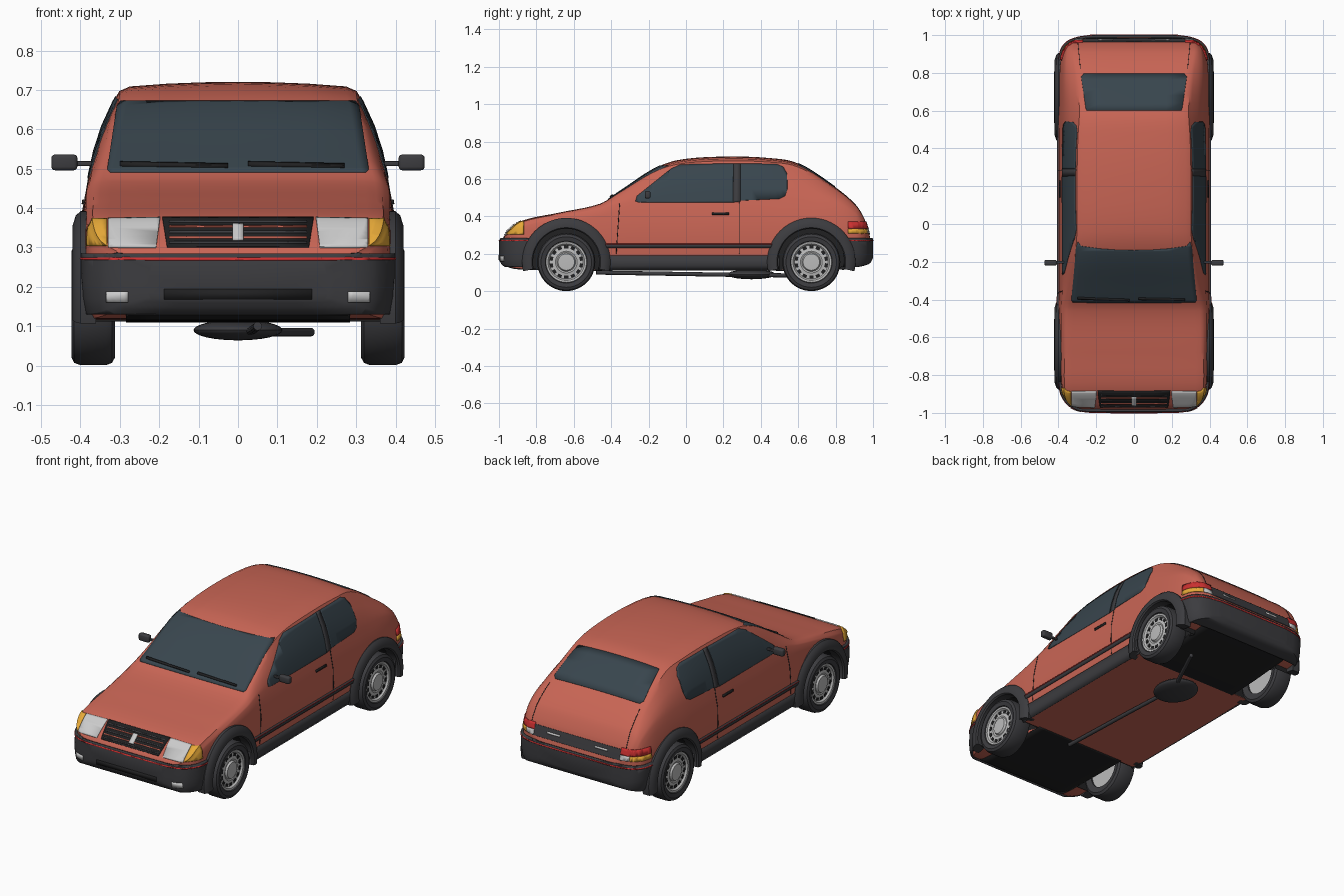
import bpy, bmesh, math
from mathutils import Vector, Matrix

if "Cube" in bpy.data.objects:
    bpy.data.objects.remove(bpy.data.objects["Cube"])

def mat(name, r, g, b):
    m = bpy.data.materials.new(name)
    m.diffuse_color = (r, g, b, 1)
    m.use_nodes = True
    m.node_tree.nodes["Principled BSDF"].inputs["Base Color"].default_value = m.diffuse_color
    return m
PAINT = mat("paint", .58, .13, .09)
GLASS = mat("glass", .04, .06, .075)
DARK = mat("dark_trim", .045, .045, .05)
BLACK = mat("black", .015, .015, .016)
SILVER = mat("silver", .5, .5, .5)
LAMP = mat("lamp", .62, .63, .63)
AMBER = mat("amber", .8, .4, .04)
RED = mat("red", .6, .03, .03)

def make(name, bm, material, mirror=False):
    me = bpy.data.meshes.new(name)
    bm.to_mesh(me)
    bm.free()
    ob = bpy.data.objects.new(name, me)
    bpy.context.collection.objects.link(ob)
    me.materials.append(material)
    if mirror:
        ob.modifiers.new("mirror", 'MIRROR')
    return ob

# Body stations: y, bottom z, half width, belt z, belt half width, top z, top half width
KEYS = [
    (-.988, .17, .23, .23, .225, .265, .21), (-.975, .15, .30, .26, .295, .292, .28),
    (-.945, .13, .35, .29, .345, .325, .33), (-.88, .12, .383, .34, .378, .376, .35),
    (-.68, .115, .395, .39, .385, .42, .35), (-.46, .113, .40, .44, .385, .468, .345),
    (-.36, .112, .40, .465, .38, .53, .33), (-.17, .112, .40, .48, .378, .655, .31),
    (-.04, .112, .40, .48, .378, .702, .30), (.2, .112, .40, .485, .378, .72, .30),
    (.45, .113, .40, .49, .377, .712, .295), (.6, .115, .40, .49, .375, .683, .287),
    (.8, .13, .395, .47, .37, .555, .30), (.91, .14, .38, .41, .36, .46, .315),
    (.955, .15, .35, .34, .34, .385, .31), (.977, .16, .30, .28, .295, .315, .28),
    (.988, .18, .23, .25, .225, .275, .21)]

def stations(sub=5):
    def tangent(i, k):
        a, b = KEYS[max(i - 1, 0)], KEYS[min(i + 1, len(KEYS) - 1)]
        return (b[k] - a[k]) / (b[0] - a[0])
    for i in range(len(KEYS) - 1):
        p, q = KEYS[i], KEYS[i + 1]
        d = q[0] - p[0]
        for s in range(sub):
            t = s / sub
            yield [p[0] + d * t] + [
                (2*t**3 - 3*t*t + 1) * p[k] + (t**3 - 2*t*t + t) * d * tangent(i, k)
                + (3*t*t - 2*t**3) * q[k] + (t**3 - t*t) * d * tangent(i + 1, k)
                for k in range(1, 7)]
    yield list(KEYS[-1])

def section(zb, w, zs, ws, zt, wt):
    d, h = zs - zb, zt - zs
    return [(0, zb), (w*.6, zb), (w*.95, zb), (w*.975, zb + .07*d), (w*.993, zb + .25*d), (w, zb + .45*d),
            (w*.995, zb + .7*d), (w*.35 + ws*.65, zb + .88*d), (ws, zs), (ws*.8 + wt*.2 + .003, zs + .25*h),
            (ws*.5 + wt*.5 + .006, zs + .52*h), (wt + .017, zt - .22*h), (wt + .002, zt - .1*h),
            (wt - .025, zt - .05*h), (wt*.6, zt - .02*h), (wt*.3, zt - .005*h), (0, zt)]

# Smooth lofted body, kept whole as the source for all fitted panels
base = bmesh.new()
rows = []
for y, *v in stations():
    half = section(*v)
    ring = half + [(-x, z) for x, z in half[-2:0:-1]]
    rows.append([base.verts.new((x, y, z)) for x, z in ring])
n = len(rows[0])
for a, b in zip(rows, rows[1:]):
    for i in range(n):
        base.faces.new((a[i], a[(i+1) % n], b[(i+1) % n], b[i]))
base.faces.new(rows[0])
base.faces.new(rows[-1])
bmesh.ops.recalc_face_normals(base, faces=base.faces)
base.normal_update()

def panel(name, poly, plane, material, off=.004, mirror=False, **lim):
    """Piece of the body skin inside a convex outline in plane 'yz', 'xz' or 'xy', raised by off."""
    bm = base.copy()
    bm.normal_update()
    for p, nrm in [(v, v.normal.copy()) for v in bm.verts]:
        p.co += nrm * off
    ia, ib = ('xyz'.index(c) for c in plane)
    cen = Vector((sum(p[0] for p in poly), sum(p[1] for p in poly))) / len(poly)
    cuts = []
    for p, q in zip(poly, poly[1:] + poly[:1]):
        e = Vector((q[1] - p[1], p[0] - q[0]))
        if e.dot(Vector(p) - cen) < 0:
            e = -e
        co, no = Vector((0, 0, 0)), Vector((0, 0, 0))
        co[ia], co[ib], no[ia], no[ib] = p[0], p[1], e[0], e[1]
        cuts.append((co, no.normalized()))
    for key, val in lim.items():
        k = 'xyz'.index(key[0])
        axis = Vector([float(j == k) for j in range(3)])
        cuts.append((axis * val, axis if key[1:] == 'max' else -axis))
    for co, no in cuts:
        bmesh.ops.bisect_plane(bm, geom=bm.verts[:] + bm.edges[:] + bm.faces[:], plane_co=co,
                               plane_no=no, clear_outer=True)
    ob = make(name, bm, material, mirror)
    s = ob.modifiers.new("thick", 'SOLIDIFY')
    s.thickness, s.offset = off + .003, -1
    return ob

def rect(a0, a1, b0, b1):
    return [(a0, b0), (a1, b0), (a1, b1), (a0, b1)]

def lathe(name, prof, y, z, material, a0=0, a1=360, n=48, closed=False):
    """Spin an (r, x) profile about a wheel axis and mirror it to the other side."""
    bm = bmesh.new()
    full = a1 - a0 == 360
    rings = []
    for i in range(n if full else n + 1):
        a = math.radians(a0 + (a1 - a0) * i / n)
        rings.append([bm.verts.new((x, y + r*math.cos(a), z + r*math.sin(a))) for r, x in prof])
    m = len(prof)
    for a, b in zip(rings, rings[1:] + (rings[:1] if full else [])):
        for j in range(m if closed else m - 1):
            bm.faces.new((a[j], a[(j+1) % m], b[(j+1) % m], b[j]))
    if closed and not full:
        bm.faces.new(rings[0])
        bm.faces.new(rings[-1])
    bmesh.ops.remove_doubles(bm, verts=bm.verts, dist=1e-5)
    bmesh.ops.recalc_face_normals(bm, faces=bm.faces)
    return make(name, bm, material, True)

def box(name, c, s, material, mirror=False, bevel=0):
    bm = bmesh.new()
    bmesh.ops.create_cube(bm, size=1, matrix=Matrix.Translation(c) @ Matrix.Diagonal((*s, 1)))
    if bevel:
        bmesh.ops.bevel(bm, geom=bm.edges[:], offset=bevel, segments=3, profile=.5, affect='EDGES')
    return make(name, bm, material, mirror)

# Painted body with wheel arches cut out
body = make("body", base.copy(), PAINT)
WHEELS = (("front", -.64), ("rear", .67))
bpy.context.view_layer.objects.active = body
for end, y in WHEELS:
    cutter = lathe("cutter", [(0, .28), (.185, .28), (.185, .6), (0, .6)], y, .155, DARK)
    cutter.hide_render = True
    cut = body.modifiers.new("arch", 'BOOLEAN')
    cut.operation, cut.object, cut.solver = 'DIFFERENCE', cutter, 'EXACT'
    bpy.ops.object.modifier_apply(modifier=cut.name)
    bpy.data.objects.remove(cutter)

# Wheels, flares and arch liners
for end, y in WHEELS:
    lathe(end + "_tyre", [(.1, .32), (.135, .312), (.149, .32), (.155, .335), (.155, .4), (.149, .416),
                          (.135, .423), (.112, .418), (.105, .40), (.1, .32)], y, .156, DARK)
    lathe(end + "_wheel_disc", [(0, .414), (.044, .412), (.05, .402), (.058, .405), (.066, .402), (.09, .402),
                                (.098, .412), (.108, .414), (.113, .405), (.113, .33), (0, .33)], y, .156, SILVER)
    bm = bmesh.new()
    for i in range(14):
        turn = Matrix.Translation((.402, y, .156)) @ Matrix.Rotation(i * math.tau / 14, 4, 'X')
        bmesh.ops.create_cube(bm, size=1, matrix=turn @ Matrix.Translation((0, 0, .081))
                              @ Matrix.Diagonal((.004, .022, .016, 1)))
    make(end + "_wheel_slots", bm, BLACK, True)
    lathe(end + "_arch_flare", [(.178, .36), (.178, .412), (.184, .42), (.2, .42), (.225, .412), (.236, .4),
                                (.236, .36)], y, .156, DARK, -12, 192, 40, True)
    lathe(end + "_arch_liner", [(0, .284), (.181, .284), (.181, .385)], y, .156, BLACK, -14, 194, 40)

# Bumpers, trays, sills and side mouldings
SIDES = (("front", -1.1, -.82), ("rear", .84, 1.1))
for end, a, b in SIDES:
    panel(end + "_bumper", rect(a, b, .13, .285), 'yz', DARK, .012)
    panel(end + "_red_stripe", rect(a, b, .268, .275), 'yz', RED, .0145)
panel("front_undertray", rect(-.95, -.45, .1, .13), 'yz', BLACK, .004, xmin=-.285, xmax=.285)
panel("rear_undertray", rect(.48, .97, .1, .16), 'yz', BLACK, .004, xmin=-.285, xmax=.285)
panel("sill", rect(-.47, .5, .11, .19), 'yz', DARK, .006, True, xmin=.375)
panel("side_moulding", rect(-.43, .46, .232, .256), 'yz', DARK, .008, True, xmin=.2)
panel("side_red_stripe", rect(-.43, .46, .25, .254), 'yz', RED, .0095, True, xmin=.2)

# Glass
panel("windscreen", [(-.325, .493), (.325, .493), (.332, .5), (.308, .66), (.298, .673), (-.298, .673),
                     (-.308, .66), (-.332, .5)], 'xz', GLASS, .003, ymax=0)
panel("rear_window", [(-.265, .797), (.265, .797), (.28, .78), (.255, .61), (.25, .602), (-.25, .602),
                      (-.255, .61), (-.28, .78)], 'xy', GLASS, .003, zmin=.45)
panel("door_window", [(-.25, .475), (-.27, .482), (-.262, .51), (-.08, .655), (-.03, .678), (.255, .684),
                      (.25, .475)], 'yz', GLASS, .003, True, xmin=.2)
panel("quarter_window", [(.292, .485), (.292, .684), (.485, .68), (.52, .665), (.54, .63), (.543, .55),
                         (.53, .51), (.5, .495)], 'yz', GLASS, .003, True, xmin=.2)
panel("door_pillar_trim", [(.25, .475), (.255, .684), (.292, .684), (.292, .48)], 'yz', DARK, .002, True, xmin=.2)
for side, a, b in (("left", .025, .27), ("right", -.3, -.025)):
    panel(side + "_wiper", [(a, .512), (b, .508), (b, .514), (a, .519)], 'xz', BLACK, .01, ymax=0)

# Shut lines and handles
panel("door_front_gap", [(-.375, .2), (-.371, .2), (-.353, .47), (-.357, .47)], 'yz', BLACK, .0012, True, xmin=.2)
panel("door_rear_gap", rect(.283, .287, .2, .48), 'yz', BLACK, .0012, True, xmin=.2)
panel("hatch_gap", [(.298, .985), (.301, .985), (.285, .82), (.282, .82)], 'xy', BLACK, .0012, True, zmin=.36)
panel("door_handle", rect(.14, .23, .41, .422), 'yz', BLACK, .006, True, xmin=.2)

# Front lamps and grille
panel("headlamp", [(.198, .378), (.33, .376), (.33, .302), (.208, .302)], 'xz', LAMP, .005, True, ymax=-.8)
panel("front_indicator", rect(.333, .41, .304, .375), 'xz', AMBER, .005, True, ymax=-.868)
panel("grille", [(-.192, .378), (.192, .378), (.18, .302), (-.18, .302)], 'xz', BLACK, .004, ymax=-.8)
for i in range(5):
    z = .312 + .0135 * i
    panel("grille_slat_%d" % (i + 1), rect(-.175, .175, z, z + .004), 'xz', PAINT if i % 2 else DARK, .007, ymax=-.8)
panel("grille_centre_plate", rect(-.014, .014, .322, .362), 'xz', LAMP, .01, ymax=-.8)
panel("fog_lamp", rect(.28, .335, .16, .188), 'xz', LAMP, .016, True, ymax=-.8)
panel("lower_intake", rect(-.188, .188, .168, .194), 'xz', BLACK, .014, ymax=-.8)

# Rear lamps and trim
panel("rear_trim", rect(-.28, .28, .305, .362), 'xz', DARK, .004, ymin=.85)
panel("rear_trim_bar", rect(.11, .19, .333, .343), 'xz', LAMP, .006, True, ymin=.85)
panel("tail_lamp", rect(.27, .42, .336, .372), 'xz', RED, .005, True, ymin=.868)
panel("rear_indicator", rect(.325, .42, .308, .334), 'xz', AMBER, .005, True, ymin=.868)
panel("reversing_lamp", rect(.27, .323, .308, .334), 'xz', LAMP, .005, True, ymin=.868)

# Door mirrors
box("mirror_housing", (.441, -.205, .516), (.066, .03, .04), DARK, True, .009)
box("mirror_arm", (.389, -.203, .513), (.06, .014, .012), DARK, True, .003)

# Exhaust
def pipe(name, pts, r):
    cu = bpy.data.curves.new(name, 'CURVE')
    cu.dimensions, cu.bevel_depth, cu.use_fill_caps = '3D', r, True
    sp = cu.splines.new('POLY')
    sp.points.add(len(pts) - 1)
    for p, c in zip(sp.points, pts):
        p.co = (*c, 1)
    ob = bpy.data.objects.new(name, cu)
    bpy.context.collection.objects.link(ob)
    cu.materials.append(DARK)
pipe("exhaust_front_pipe", [(.05, -.48, .1), (.04, .0, .092), (.03, .3, .087)], .011)
pipe("exhaust_tail_pipe", [(.03, .38, .087), (.1, .52, .085), (.185, .7, .085)], .011)
bm = bmesh.new()
bmesh.ops.create_uvsphere(bm, u_segments=32, v_segments=16, radius=1,
                          matrix=Matrix.Translation((0, .35, .09)) @ Matrix.Diagonal((.113, .13, .026, 1)))
make("exhaust_silencer", bm, DARK)

# Smooth shading with crisp edges
base.free()
for ob in bpy.context.scene.objects:
    ob.select_set(ob.type == 'MESH')
bpy.context.view_layer.objects.active = body
bpy.ops.object.shade_smooth_by_angle(angle=math.radians(35))
